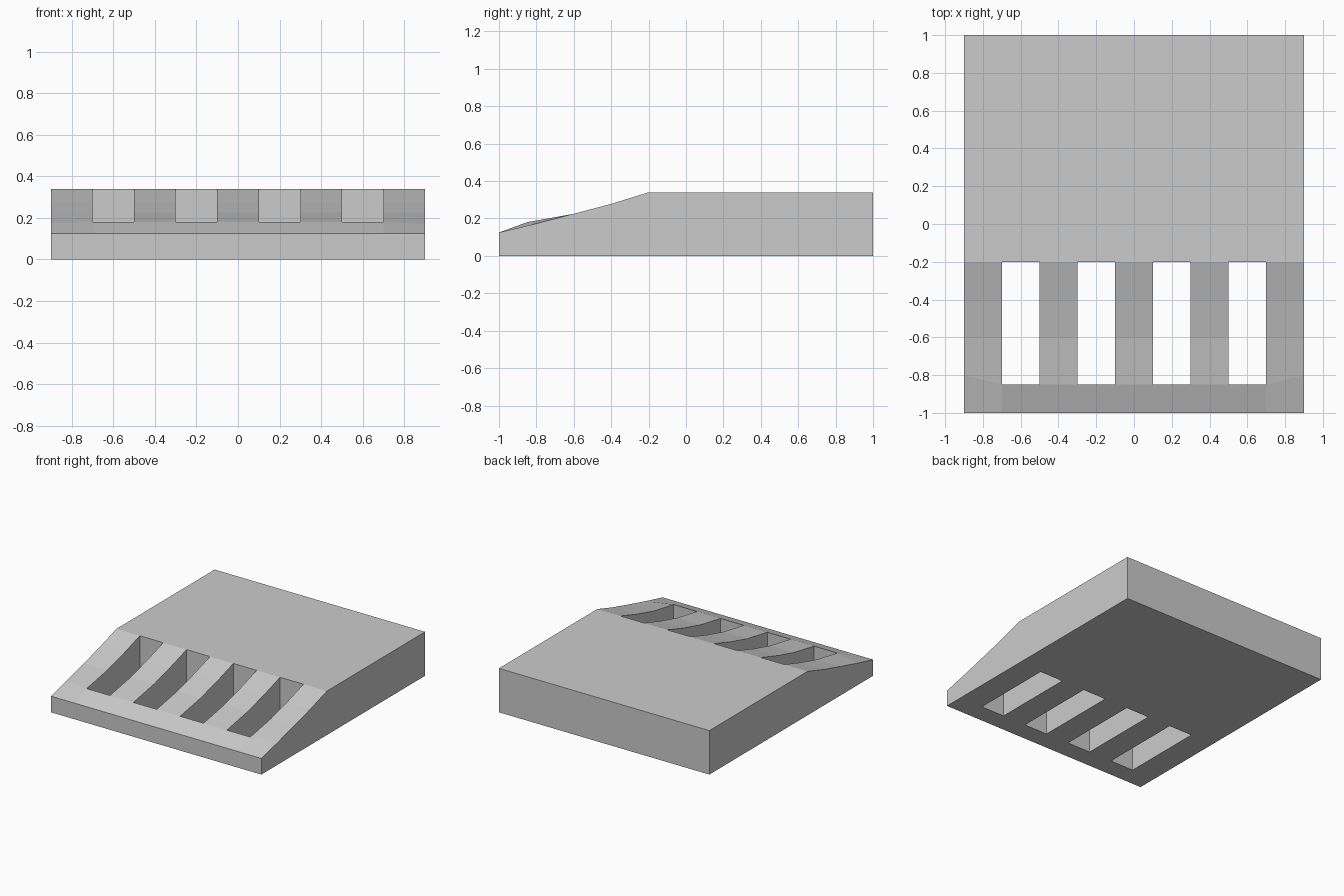
import bpy
import bmesh

cube = bpy.data.objects.get("Cube")
if cube:
    bpy.data.objects.remove(cube, do_unlink=True)

grey = bpy.data.materials.new("plain_grey")
grey.use_nodes = True
colour = (0.6, 0.6, 0.6, 1)
grey.diffuse_color = colour
grey.node_tree.nodes["Principled BSDF"].inputs["Base Color"].default_value = colour

# Slope profile (y, z), from the front lip to the back edge
profile = [(-1, 0.125), (-0.85, 0.18), (-0.6, 0.225), (-0.4, 0.278), (-0.2, 0.34), (1, 0.34)]
side_lip = (-0.8, 0.173)
columns = [-0.9 + 0.2 * i for i in range(10)]

# Top skin with four slots left open between the ribs
bm = bmesh.new()
grid = []
for i, x in enumerate(columns):
    points = list(profile)
    if i in (0, 9):
        points[1] = side_lip
    grid.append([bm.verts.new((x, y, z)) for y, z in points])
for i in range(9):
    for j in range(5):
        if i % 2 == 1 and 0 < j < 4:
            continue
        bm.faces.new((grid[i][j], grid[i + 1][j], grid[i + 1][j + 1], grid[i][j + 1]))

# Drop the skin to the ground to make the walls, slots and flat base
result = bmesh.ops.extrude_face_region(bm, geom=bm.faces[:], use_keep_orig=True)
for item in result["geom"]:
    if isinstance(item, bmesh.types.BMVert):
        item.co.z = 0
bmesh.ops.recalc_face_normals(bm, faces=bm.faces[:])

mesh = bpy.data.meshes.new("slotted_ramp")
bm.to_mesh(mesh)
bm.free()
mesh.materials.append(grey)
bpy.context.collection.objects.link(bpy.data.objects.new("slotted_ramp", mesh))
